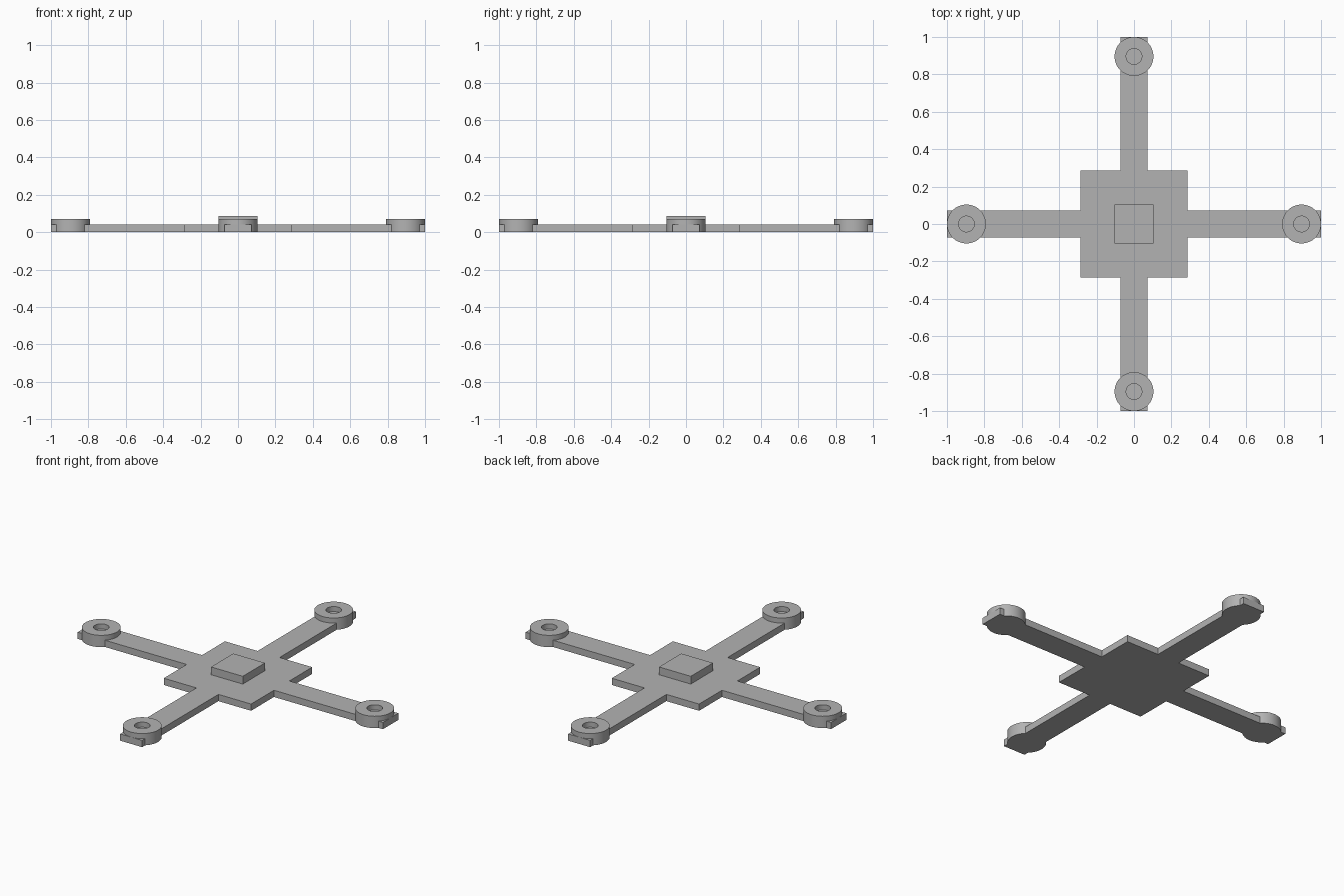
import bpy, bmesh, math
from mathutils import Matrix, Vector

cube = bpy.data.objects.get("Cube")
if cube:
    bpy.data.objects.remove(cube, do_unlink=True)

GREY = (0.45, 0.45, 0.45, 1.0)
grey = bpy.data.materials.new("plain grey")
grey.use_nodes = True
grey.diffuse_color = GREY
grey.node_tree.nodes["Principled BSDF"].inputs["Base Color"].default_value = GREY

BASE_H, RING_H, BLOCK_H = 0.04, 0.07, 0.086
PLATE, ARM, BLOCK = 0.286, 0.072, 0.104
RING_AT, RING_R, HOLE_R = 0.896, 0.104, 0.042


def finish(name, bm, smooth=False):
    bmesh.ops.recalc_face_normals(bm, faces=bm.faces)
    mesh = bpy.data.meshes.new(name)
    bm.to_mesh(mesh)
    bm.free()
    mesh.materials.append(grey)
    obj = bpy.data.objects.new(name, mesh)
    bpy.context.collection.objects.link(obj)
    if smooth:
        bpy.ops.object.select_all(action='DESELECT')
        obj.select_set(True)
        bpy.context.view_layer.objects.active = obj
        bpy.ops.object.shade_smooth_by_angle(angle=math.radians(30))
    return obj


def prism(name, outline, z0, z1):
    bm = bmesh.new()
    face = bm.faces.new([bm.verts.new((x, y, z0)) for x, y in outline])
    top = bmesh.ops.extrude_face_region(bm, geom=[face], use_keep_orig=True)["geom"]
    verts = [v for v in top if isinstance(v, bmesh.types.BMVert)]
    bmesh.ops.translate(bm, verts=verts, vec=(0, 0, z1 - z0))
    return finish(name, bm)


# Cross-shaped base: one arm outline repeated by quarter turns
quarter = [Vector(p) for p in ((PLATE, -PLATE), (PLATE, -ARM), (1, -ARM), (1, ARM), (PLATE, ARM))]
outline = [Matrix.Rotation(math.pi / 2 * i, 2) @ p for i in range(4) for p in quarter]
prism("cross_base", outline, 0, BASE_H)

# Raised block in the middle
prism("centre_block", [(-BLOCK, -BLOCK), (BLOCK, -BLOCK), (BLOCK, BLOCK), (-BLOCK, BLOCK)], 0, BLOCK_H)

# Rings at the arm ends, spun from a rectangular section
for name, x, y in (("left_ring", 1, 0), ("back_ring", 0, 1), ("right_ring", -1, 0), ("front_ring", 0, -1)):
    bm = bmesh.new()
    section = [(HOLE_R, 0), (RING_R, 0), (RING_R, RING_H), (HOLE_R, RING_H)]
    verts = [bm.verts.new((r, 0, z)) for r, z in section]
    edges = [bm.edges.new((verts[i], verts[(i + 1) % 4])) for i in range(4)]
    bmesh.ops.spin(bm, geom=verts + edges, cent=(0, 0, 0), axis=(0, 0, 1),
                   angle=math.tau, steps=64, use_merge=True)
    bmesh.ops.remove_doubles(bm, verts=bm.verts, dist=0.0001)
    ring = finish(name, bm, smooth=True)
    ring.location = (x * RING_AT, y * RING_AT, 0)
